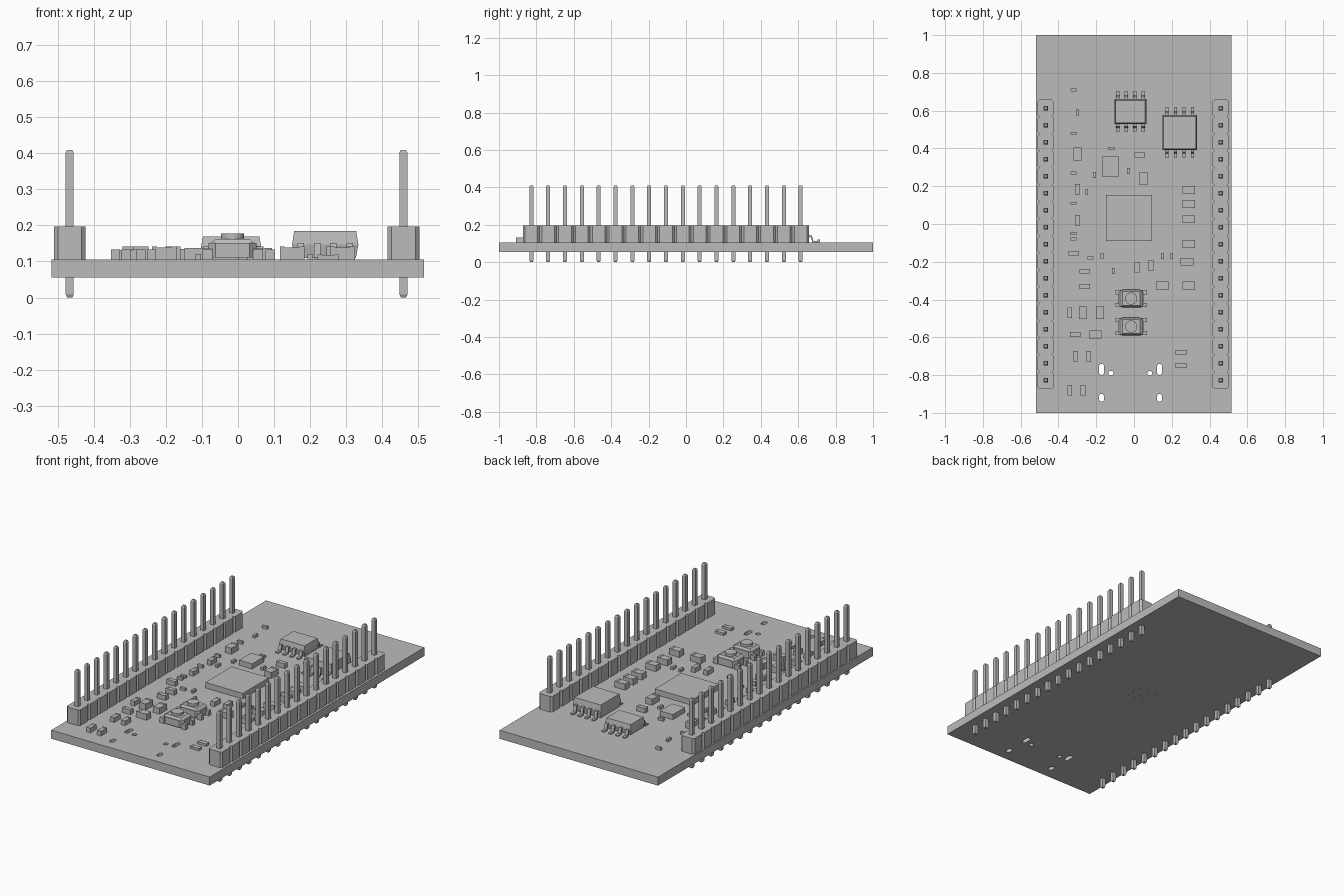
import bpy
import bmesh
import math
from mathutils import Matrix, Vector

default = bpy.data.objects.get("Cube")
if default:
    bpy.data.objects.remove(default, do_unlink=True)

grey = bpy.data.materials.new("plain_grey")
grey.use_nodes = True
grey.diffuse_color = (0.5, 0.5, 0.5, 1)
grey.node_tree.nodes["Principled BSDF"].inputs["Base Color"].default_value = (0.5, 0.5, 0.5, 1)

TOP = 0.105  # upper surface of the board


def finish(bm, name):
    bmesh.ops.recalc_face_normals(bm, faces=bm.faces)
    mesh = bpy.data.meshes.new(name)
    bm.to_mesh(mesh)
    bm.free()
    mesh.materials.append(grey)
    obj = bpy.data.objects.new(name, mesh)
    bpy.context.collection.objects.link(obj)
    return obj


def add_box(bm, x, y, z0, z1, width, depth):
    place = Matrix.Translation((x, y, (z0 + z1) / 2)) @ Matrix.Diagonal((width, depth, z1 - z0, 1))
    bmesh.ops.create_cube(bm, size=1, matrix=place)


def add_cylinder(bm, x, y, z0, z1, radius, sides=24):
    bmesh.ops.create_cone(bm, cap_ends=True, segments=sides, radius1=radius, radius2=radius,
                          depth=z1 - z0, matrix=Matrix.Translation((x, y, (z0 + z1) / 2)))


def add_prism(bm, points, direction):
    """Extrude a closed outline along a direction."""
    face = bm.faces.new([bm.verts.new(p) for p in points])
    out = bmesh.ops.extrude_face_region(bm, geom=[face])
    moved = [v for v in out["geom"] if isinstance(v, bmesh.types.BMVert)]
    bmesh.ops.translate(bm, verts=moved, vec=Vector(direction))


def add_loft(bm, x, y, sections):
    """Stack rectangles of (z, width, depth) into a closed body."""
    rings = []
    for z, w, d in sections:
        rings.append([bm.verts.new((x + sx * w / 2, y + sy * d / 2, z))
                      for sx, sy in ((-1, -1), (1, -1), (1, 1), (-1, 1))])
    bm.faces.new(rings[0])
    bm.faces.new(rings[-1])
    for low, high in zip(rings, rings[1:]):
        for i in range(4):
            j = (i + 1) % 4
            bm.faces.new((low[i], low[j], high[j], high[i]))


# Circuit board with connector slots, pegs and thermal vias
bm = bmesh.new()
add_box(bm, -0.001, 0, 0.055, TOP, 1.033, 2)
board = finish(bm, "circuit_board")

bm = bmesh.new()


def add_slot(x, y, length, radius=0.013):
    half = length / 2 - radius
    ring = []
    for k in range(18):
        a = math.pi * (k % 9) / 8 + (math.pi if k > 8 else 0)
        ring.append((x + radius * math.cos(a),
                     y + radius * math.sin(a) + (half if k < 9 else -half), 0))
    add_prism(bm, ring, (0, 0, 0.2))


for x in (-0.172, 0.135):
    add_slot(x, -0.77, 0.06)
    add_slot(x, -0.92, 0.042)
for x in (-0.122, 0.083):
    add_cylinder(bm, x, -0.79, 0, 0.2, 0.013, 16)
for i in (-1, 0, 1):
    for j in (-1, 0, 1):
        add_cylinder(bm, -0.027 + i * 0.055, 0.03 + j * 0.055, 0, 0.2, 0.006, 8)
cutter = finish(bm, "hole_cutter")
cutter.hide_render = True
cut = board.modifiers.new("holes", "BOOLEAN")
cut.operation = "DIFFERENCE"
cut.solver = "EXACT"
cut.object = cutter
bpy.context.view_layer.objects.active = board
bpy.ops.object.modifier_apply(modifier=cut.name)
bpy.data.objects.remove(cutter, do_unlink=True)

# Pin headers: notched housing strips and tapered square pins
PINS, PITCH, FIRST = 17, 0.09, -0.827
for side, x in (("right", -0.467), ("left", 0.459)):
    bm = bmesh.new()
    half, chamfer = 0.044, 0.011
    edge = []
    for i in range(PINS):
        y = FIRST + i * PITCH
        edge += [(half - chamfer, y - PITCH / 2), (half, y - PITCH / 2 + chamfer),
                 (half, y + PITCH / 2 - chamfer)]
    edge.append((half - chamfer, FIRST + (PINS - 0.5) * PITCH))
    outline = [(x + w, y, TOP) for w, y in edge] + [(x - w, y, TOP) for w, y in reversed(edge)]
    add_prism(bm, outline, (0, 0, 0.092))
    finish(bm, side + "_header_housing")

    bm = bmesh.new()
    for i in range(PINS):
        add_loft(bm, x, FIRST + i * PITCH,
                 [(0, 0.014, 0.014), (0.008, 0.022, 0.022),
                  (0.402, 0.022, 0.022), (0.41, 0.014, 0.014)])
    finish(bm, side + "_header_pins")


# Eight-lead chips with bevelled bodies and gull-wing leads
def leaded_chip(name, x, y, width, depth, height, pitch):
    bm = bmesh.new()
    top, mid = TOP + height, TOP + height * 0.52
    add_loft(bm, x, y, [(TOP + 0.004, width - 0.014, depth - 0.014), (mid, width, depth),
                        (top, width - 0.012, depth - 0.012)])
    finish(bm, name + "_body")
    bm = bmesh.new()
    high, low, t = mid + 0.005, TOP + 0.008, 0.007
    path = [(-0.01, high), (0.012, high), (0.02, low), (0.043, low),
            (0.043, low - t), (0.014, low - t), (0.007, high - t), (-0.01, high - t)]
    for sign in (-1, 1):
        for k in range(4):
            lx = x + (k - 1.5) * pitch - 0.009
            add_prism(bm, [(lx, y + sign * (depth / 2 + d), z) for d, z in path], (0.018, 0, 0))
    finish(bm, name + "_leads")


leaded_chip("small_leaded_chip", -0.019, 0.595, 0.168, 0.132, 0.064, 0.045)
leaded_chip("large_leaded_chip", 0.242, 0.484, 0.184, 0.184, 0.08, 0.045)

# Flat processor and oscillator
for name, x, y, w, d, h in (("processor", -0.027, 0.031, 0.244, 0.244, 0.033),
                            ("oscillator", -0.124, 0.304, 0.085, 0.112, 0.03)):
    bm = bmesh.new()
    add_box(bm, x, y, TOP, TOP + h, w, d)
    finish(bm, name)

# Push buttons: chamfered body, corner feet, sloped cover and round plunger
for name, y in (("rear_button", -0.395), ("front_button", -0.543)):
    x = -0.015
    bm = bmesh.new()
    w, d, c = 0.067, 0.05, 0.02
    corners = [(w, d - c), (w - c, d), (c - w, d), (-w, d - c),
               (-w, c - d), (c - w, -d), (w - c, -d), (w, c - d)]
    add_prism(bm, [(x + px, y + py, TOP + 0.006) for px, py in corners], (0, 0, 0.04))
    add_loft(bm, x, y, [(TOP + 0.046, 0.12, 0.09), (TOP + 0.058, 0.092, 0.074)])
    for sx in (-1, 1):
        for sy in (-1, 1):
            add_box(bm, x + sx * 0.07, y + sy * 0.034, TOP, TOP + 0.03, 0.028, 0.022)
    finish(bm, name + "_body")
    bm = bmesh.new()
    add_cylinder(bm, x, y, TOP + 0.05, 0.178, 0.032)
    plunger = finish(bm, name + "_plunger")
    bpy.ops.object.select_all(action="DESELECT")
    plunger.select_set(True)
    bpy.context.view_layer.objects.active = plunger
    bpy.ops.object.shade_smooth_by_angle()

# Surface parts: a body between two slightly taller end terminals
LYING = {
    "tiny": [(-.32, .71), (-.32, .48), (-.12, .4), (-.32, .27), (-.32, .11),
             (-.32, -.05), (-.32, -.08), (-.23, -.18)],
    "small": [(.03, .365), (-.32, -.155), (-.26, -.25), (-.26, -.33), (-.31, -.585)],
    "lamp": [(.25, -.68), (.25, -.75)],
    "medium": [(.29, .18), (.29, .105), (.29, .025), (.29, -.105), (.28, -.2),
               (.15, -.325), (.29, -.325), (-.205, -.585)],
}
UPRIGHT = {
    "tiny": [(-.3, .59), (-.03, .28), (-.21, .26), (-.25, .17), (-.17, -.17),
             (-.11, -.25), (.15, -.17), (.2, -.17)],
    "small": [(-.3, .185), (-.3, .02), (.015, -.23), (.09, -.22), (-.34, -.47),
              (-.31, -.7), (-.24, -.7), (-.34, -.88), (-.27, -.88)],
    "medium": [(-.3, .37), (.05, .24), (-.18, -.47), (-.27, -.47)],
}
SIZES = {"tiny": (0.032, 0.015, 0.016), "small": (0.056, 0.026, 0.028),
         "lamp": (0.058, 0.027, 0.014), "medium": (0.068, 0.042, 0.036)}

for label, groups, turned in (("lying", LYING, False), ("upright", UPRIGHT, True)):
    for kind, spots in groups.items():
        length, width, height = SIZES[kind]
        bm = bmesh.new()
        for x, y in spots:
            for shift, part, lift in ((0, 0.6, 0.95), (-0.4, 0.2, 1), (0.4, 0.2, 1)):
                s, p = shift * length, part * length
                if turned:
                    add_box(bm, x, y + s, TOP, TOP + height * lift, width, p)
                else:
                    add_box(bm, x + s, y, TOP, TOP + height * lift, p, width)
        finish(bm, f"{label}_{kind}_components")
